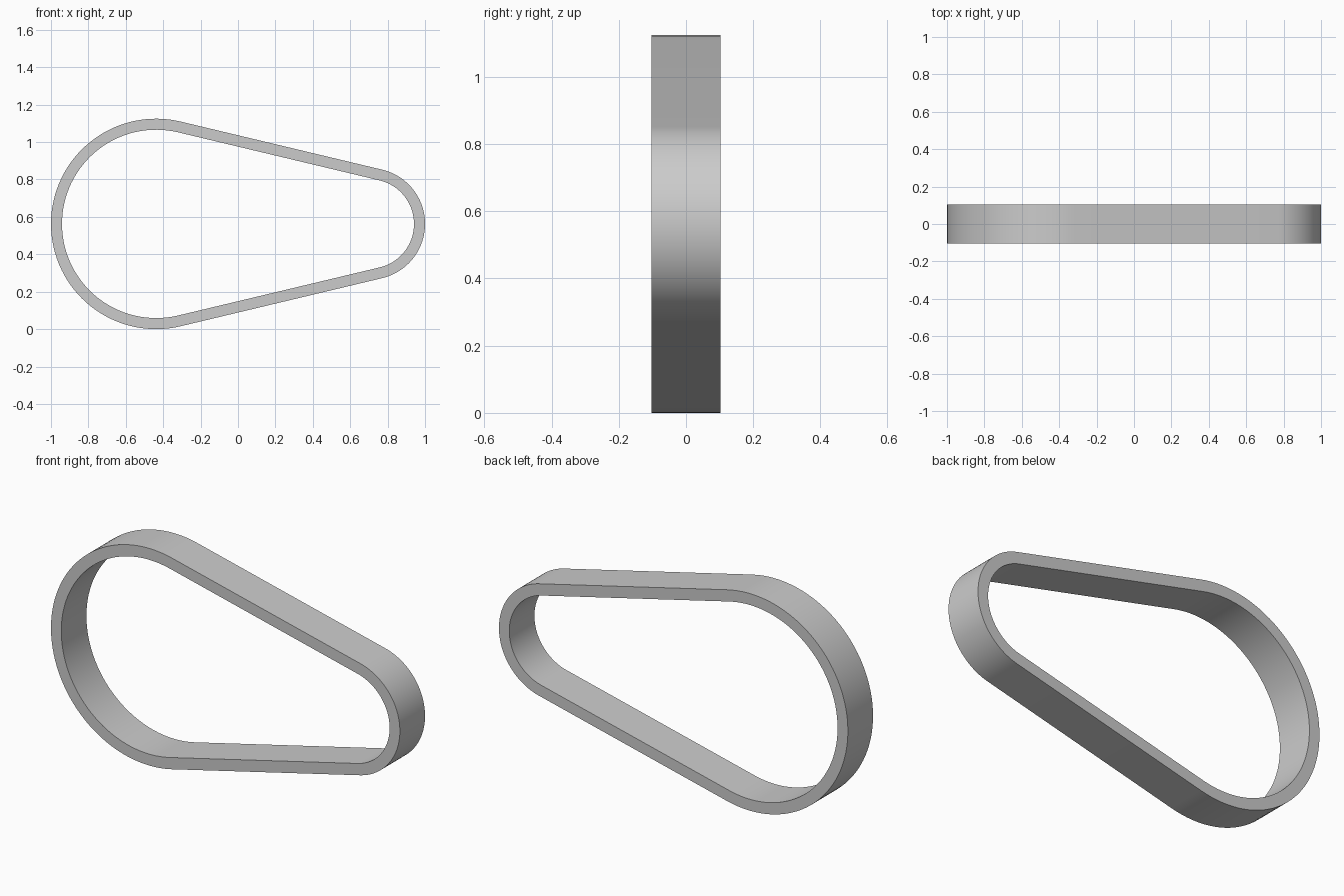
import bpy, bmesh, math

if "Cube" in bpy.data.objects:
    bpy.data.objects.remove(bpy.data.objects["Cube"], do_unlink=True)

BIG_R, SMALL_R = 0.5625, 0.298
BIG_X, SMALL_X = BIG_R - 1, 1 - SMALL_R
MID_Z, WALL, HALF_DEPTH = BIG_R, 0.059, 0.103
STEPS = 64

# Angle at which the straight runs touch both arcs
touch = math.acos((BIG_R - SMALL_R) / (SMALL_X - BIG_X))


def arc(cx, radius, start, end):
    angles = [start + (end - start) * i / STEPS for i in range(STEPS + 1)]
    return [(cx + radius * math.cos(a), MID_Z + radius * math.sin(a)) for a in angles]


def outline(inset):
    return (arc(SMALL_X, SMALL_R - inset, -touch, touch)
            + arc(BIG_X, BIG_R - inset, touch, 2 * math.pi - touch))


# Tapered belt loop: four rims joined into a closed band
bm = bmesh.new()
rims = [[bm.verts.new((x, y, z)) for x, z in outline(inset)]
        for inset, y in ((0, -HALF_DEPTH), (0, HALF_DEPTH),
                         (WALL, HALF_DEPTH), (WALL, -HALF_DEPTH))]
for k in range(4):
    a, b = rims[k], rims[(k + 1) % 4]
    for i in range(len(a)):
        j = (i + 1) % len(a)
        bm.faces.new((a[i], a[j], b[j], b[i]))
bmesh.ops.recalc_face_normals(bm, faces=bm.faces)

mesh = bpy.data.meshes.new("belt_loop")
bm.to_mesh(mesh)
bm.free()
belt = bpy.data.objects.new("belt_loop", mesh)
bpy.context.collection.objects.link(belt)

# Plain grey finish
grey = bpy.data.materials.new("plain_grey")
grey.use_nodes = True
colour = (0.6, 0.6, 0.6, 1)
grey.diffuse_color = colour
grey.node_tree.nodes["Principled BSDF"].inputs["Base Color"].default_value = colour
mesh.materials.append(grey)

# Smooth curves with crisp rims
bpy.ops.object.select_all(action="DESELECT")
belt.select_set(True)
bpy.context.view_layer.objects.active = belt
bpy.ops.object.shade_smooth_by_angle(angle=math.radians(30))
